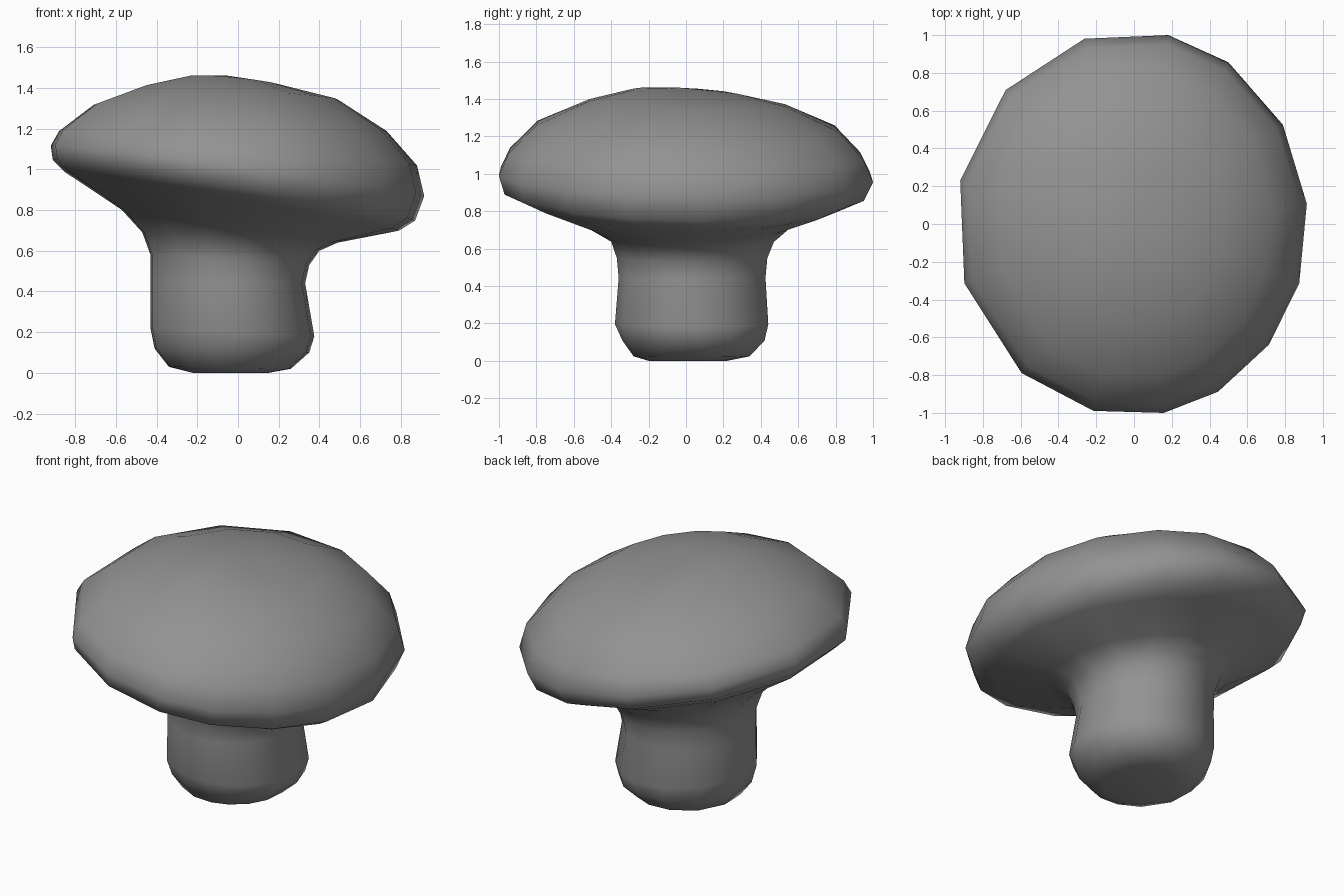
import bpy, bmesh
from math import sin, cos, radians

if "Cube" in bpy.data.objects:
    bpy.data.objects.remove(bpy.data.objects["Cube"])

# Rings: left x, left z, right x, right z, front y, back y
STEM_AND_CAP = [
    (-.22, .005, .15, .005, -.20, .22),
    (-.34, .03, .26, .02, -.28, .34),
    (-.41, .12, .35, .10, -.34, .42),
    (-.43, .22, .375, .18, -.38, .44),
    (-.43, .45, .33, .44, -.36, .425),
    (-.43, .58, .35, .53, -.37, .435),
    (-.47, .69, .40, .60, -.40, .47),
    (-.57, .80, .49, .64, -.52, .55),
    (-.85, .99, .79, .70, -.84, .82),
    (-.91, 1.05, .87, .75, -.97, .95),
    (-.92, 1.12, .915, .87, -1.0, 1.0),
    (-.88, 1.19, .88, 1.02, -.95, .95),
    (-.71, 1.32, .73, 1.19, -.80, .81),
    (-.46, 1.41, .49, 1.345, -.52, .54),
    (-.23, 1.458, .20, 1.415, -.28, .28),
]
# Uneven, fourteen-sided outline
ANGLES = [radians(a) for a in (6, 31, 57, 78.5, 106, 136, 167, 198, 231, 257, 280, 299, 321, 342)]
CS = [cos(a) for a in ANGLES]
SS = [sin(a) for a in ANGLES]


def ring(bm, xl, zl, xr, zr, yf, yb):
    cx, cy, cz = (xl + xr) / 2, (yf + yb) / 2, (zl + zr) / 2
    tilt_y = .015 if cz > .8 else 0
    verts = []
    for c, s in zip(CS, SS):
        c = c / max(CS) if c > 0 else c / -min(CS)
        s = s / max(SS) if s > 0 else s / -min(SS)
        verts.append(bm.verts.new((cx + c * (xr - xl) / 2, cy + s * (yb - yf) / 2,
                                   cz + c * (zr - zl) / 2 - s * tilt_y)))
    return verts


bm = bmesh.new()
rings = [ring(bm, *r) for r in STEM_AND_CAP]
n = len(ANGLES)
for lo, hi in zip(rings, rings[1:]):
    for i in range(n):
        j = (i + 1) % n
        bm.faces.new((lo[i], lo[j], hi[j], hi[i]))

# Flat foot and gently domed crown
bm.faces.new(rings[0][::-1])
apex = bm.verts.new((-.05, -.03, 1.46))
for i in range(n):
    bm.faces.new((rings[-1][i], rings[-1][(i + 1) % n], apex))
for v in bm.verts:
    if v.co.z < .006:
        v.co.z = 0
bmesh.ops.recalc_face_normals(bm, faces=bm.faces)
for f in bm.faces:
    f.smooth = True

mesh = bpy.data.meshes.new("mushroom")
bm.to_mesh(mesh)
bm.free()
obj = bpy.data.objects.new("mushroom", mesh)
bpy.context.collection.objects.link(obj)

# Dark grey surface
grey = bpy.data.materials.new("dark_grey")
grey.diffuse_color = (.29, .29, .29, 1)
grey.use_nodes = True
grey.node_tree.nodes["Principled BSDF"].inputs["Base Color"].default_value = grey.diffuse_color
mesh.materials.append(grey)
